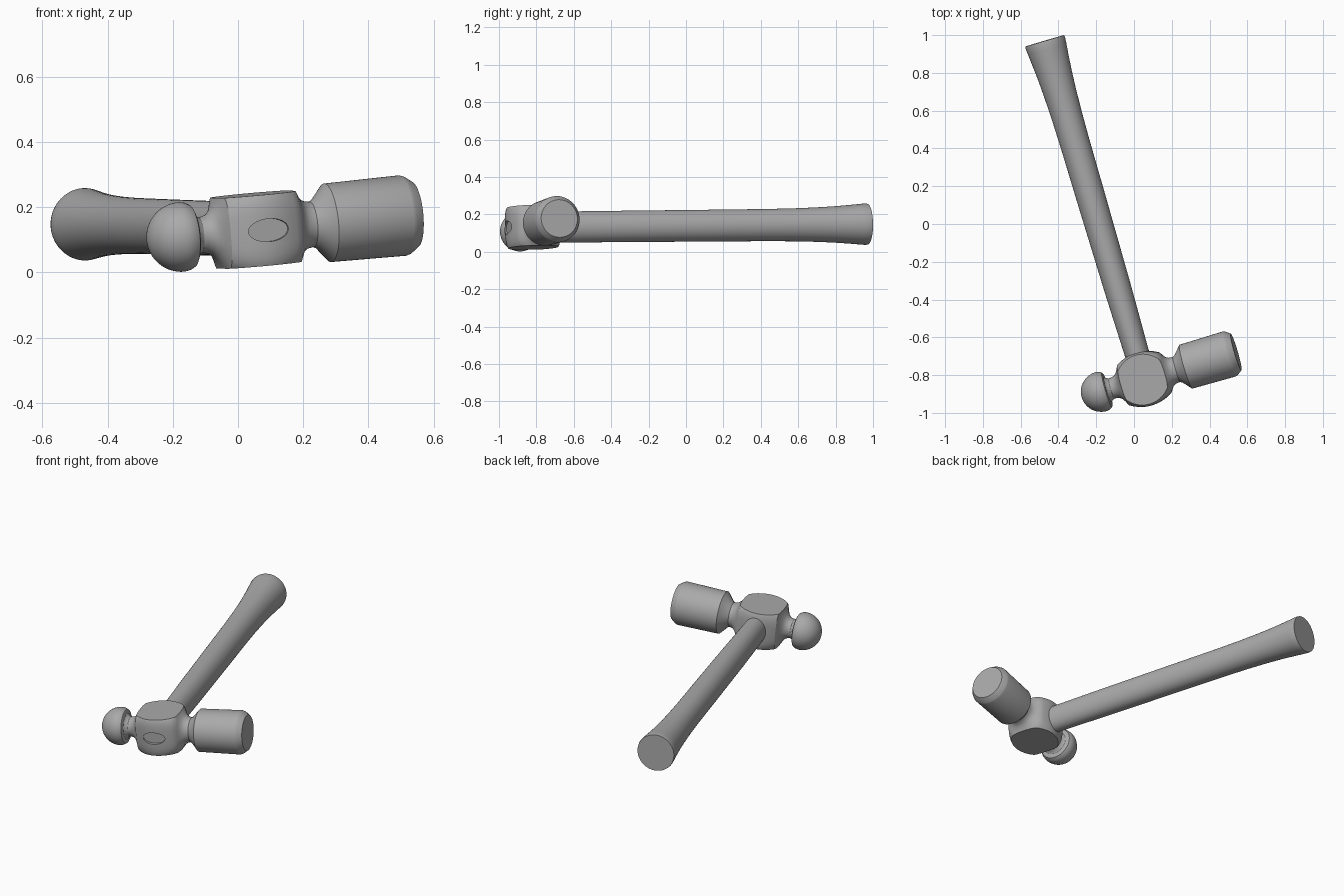
import bpy, bmesh, math
from mathutils import Matrix, Vector

if "Cube" in bpy.data.objects:
    bpy.data.objects.remove(bpy.data.objects["Cube"])

# Tool frame: u runs along the head, n along the handle, t is the thickness
A, T = math.radians(16.4), math.radians(5.3)
u = Vector((math.cos(A) * math.cos(T), math.sin(A) * math.cos(T), math.sin(T)))
n = Vector((-math.sin(A), math.cos(A), 0.009))
n = (n - u * n.dot(u) * 0.0).normalized()
t = u.cross(n).normalized()
FRAME = Matrix((u, n, t)).transposed().to_4x4()
FRAME.translation = (0.055, -0.82, 0.131)

grey = bpy.data.materials.new("plain_grey")
grey.diffuse_color = (0.4, 0.4, 0.4, 1)
grey.use_nodes = True
grey.node_tree.nodes["Principled BSDF"].inputs["Base Color"].default_value = grey.diffuse_color


def power(c, e):
    return math.copysign(abs(c) ** (2 / e), c)


def loft(name, rings, axis="u", clip=None, seg=64):
    """Closed skin through rings of (position, half width, half height, exponent)."""
    bm = bmesh.new()
    loops = []
    for p, a, b, e in rings:
        loop = []
        for i in range(seg):
            th = 2 * math.pi * i / seg
            x, z = a * power(math.cos(th), e), b * power(math.sin(th), e)
            loop.append(bm.verts.new((p, x, z) if axis == "u" else (x, p, z)))
        loops.append(loop)
    for l0, l1 in zip(loops, loops[1:]):
        for i in range(seg):
            j = (i + 1) % seg
            bm.faces.new((l0[i], l0[j], l1[j], l1[i]))
    bm.faces.new(loops[0])
    bm.faces.new(loops[-1])
    if clip:  # slice flat top and bottom
        for s in (1, -1):
            cut = bmesh.ops.bisect_plane(
                bm, geom=bm.verts[:] + bm.edges[:] + bm.faces[:], dist=1e-6,
                plane_co=(0, 0, s * clip), plane_no=(0, 0, s), clear_outer=True)
            edges = [g for g in cut["geom_cut"] if isinstance(g, bmesh.types.BMEdge)]
            bmesh.ops.holes_fill(bm, edges=edges, sides=0)
    bmesh.ops.recalc_face_normals(bm, faces=bm.faces[:])
    me = bpy.data.meshes.new(name)
    bm.to_mesh(me)
    bm.free()
    me.materials.append(grey)
    ob = bpy.data.objects.new(name, me)
    bpy.context.collection.objects.link(ob)
    ob.matrix_world = FRAME
    return ob


def activate(ob):
    bpy.ops.object.select_all(action="DESELECT")
    ob.select_set(True)
    bpy.context.view_layer.objects.active = ob


def lathe(name, profile):
    return loft(name, [(p, r, r, 2) for p, r in profile])


# Handle: oval shaft flaring to a round butt
handle = loft("handle", [
    (0.05, 0.064, 0.082, 2), (0.15, 0.065, 0.083, 2), (0.5, 0.072, 0.084, 2),
    (1.0, 0.077, 0.085, 2), (1.3, 0.079, 0.086, 2), (1.45, 0.082, 0.088, 2),
    (1.58, 0.087, 0.092, 2), (1.68, 0.093, 0.097, 2), (1.76, 0.100, 0.103, 2),
    (1.82, 0.106, 0.108, 2), (1.855, 0.109, 0.111, 2), (1.866, 0.107, 0.109, 2)], axis="n")

# Head block: barrel-sided body blending into both necks
rings = [(-0.23, 0.055, 0.055, 2), (-0.17, 0.056, 0.056, 2), (-0.152, 0.061, 0.062, 2.1),
         (-0.137, 0.073, 0.077, 2.4), (-0.124, 0.093, 0.099, 2.9)]
for i in range(13):
    k = -1 + i / 6
    rings.append((0.114 * k, 0.146 - 0.034 * k * k, 0.150 - 0.028 * k * k, 4 - 0.7 * k * k))
rings += [(0.125, 0.096, 0.104, 2.9), (0.138, 0.080, 0.086, 2.4),
          (0.155, 0.071, 0.074, 2.1), (0.175, 0.069, 0.070, 2), (0.23, 0.069, 0.069, 2)]
block = loft("head_block", rings, clip=0.109)

# Oval recess where the handle eye shows on the front
cutter = loft("eye_cutter", [(-0.3, 0.064, 0.035, 2), (-0.128, 0.064, 0.035, 2)], axis="n", seg=48)
cutter.hide_render = True
activate(block)
mod = block.modifiers.new("eye", "BOOLEAN")
mod.operation = "DIFFERENCE"
mod.object = cutter
mod.solver = "EXACT"
bpy.ops.object.modifier_apply(modifier=mod.name)
bpy.data.objects.remove(cutter)

# Striking face: cone, cylinder and chamfered end
face = lathe("striking_face", [(0.17, 0.060), (0.180, 0.071), (0.19, 0.076), (0.230, 0.121),
                               (0.47, 0.124), (0.482, 0.120), (0.508, 0.101)])

# Ball end: hemisphere with a short rounded back
R = 0.107
ball_profile = [(-0.24 - R * math.cos(a), max(R * math.sin(a), 0.001))
                for a in [math.pi / 2 * i / 16 for i in range(17)]]
ball_profile += [(-0.222, 0.104), (-0.208, 0.096), (-0.203, 0.086),
                 (-0.203, 0.072), (-0.196, 0.062), (-0.18, 0.055)]
ball = lathe("ball_end", ball_profile)

for ob in (handle, block, face, ball):
    activate(ob)
    bpy.ops.object.shade_smooth_by_angle(angle=math.radians(32))
